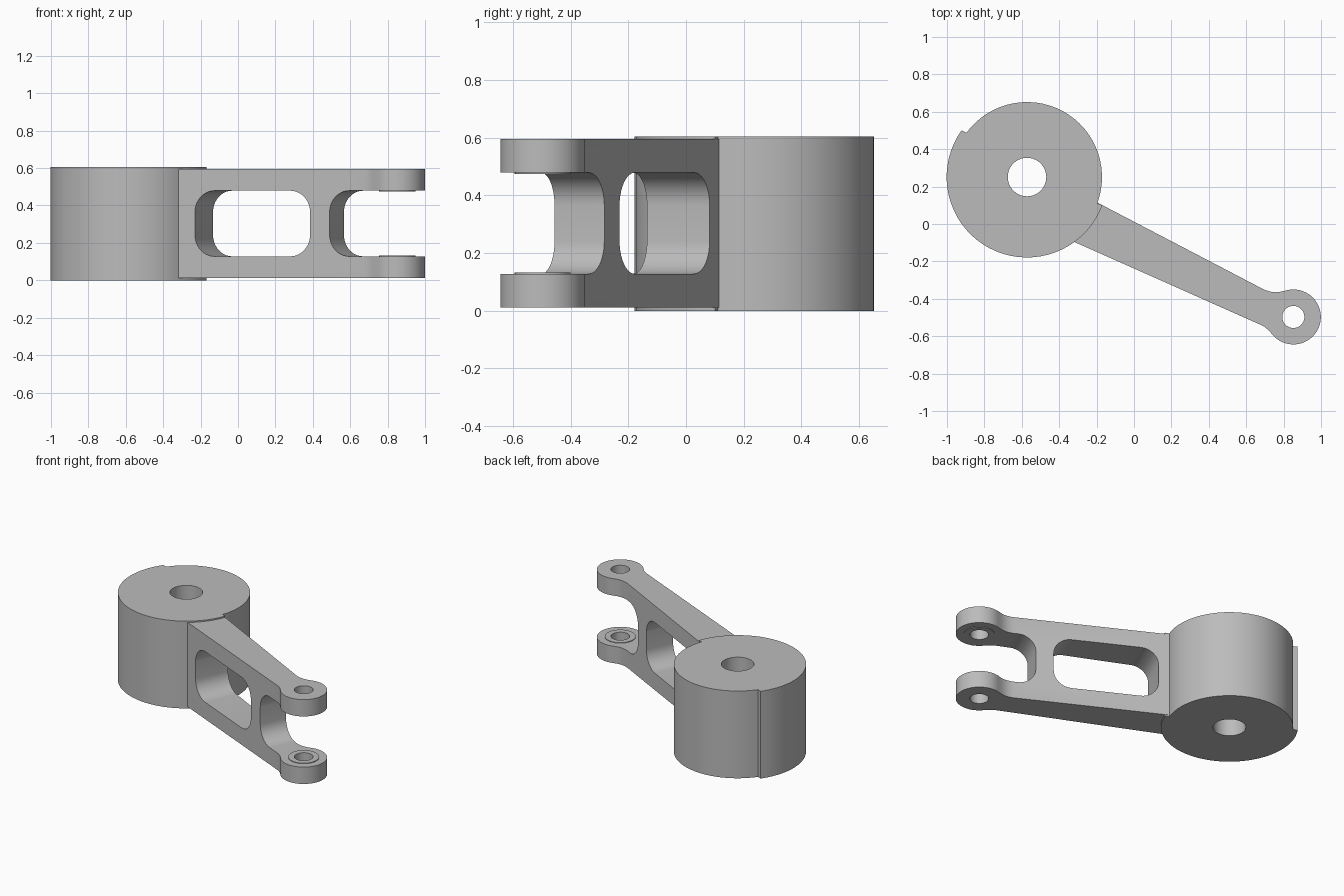
import bpy, bmesh
from math import cos, sin, radians
from mathutils import Matrix, Vector

if "Cube" in bpy.data.objects:
    bpy.data.objects.remove(bpy.data.objects["Cube"])

grey = bpy.data.materials.new("plain grey")
grey.use_nodes = True
COLOR = (0.5, 0.5, 0.5, 1)
grey.diffuse_color = COLOR
grey.node_tree.nodes["Principled BSDF"].inputs["Base Color"].default_value = COLOR

HUB = Vector((-0.572, 0.251))
BOSS = Vector((0.852, -0.497))
INNER_LOW, INNER_HIGH = 0.128, 0.479      # gap between the two fork plates


def arc(center, r, start, end, n):
    angles = [radians(start + (end - start) * i / n) for i in range(n + 1)]
    return [(center[0] + r * cos(a), center[1] + r * sin(a)) for a in angles]


def prism(name, outline, z0, z1, matrix=Matrix()):
    """Extrude a flat outline from z0 to z1."""
    bm = bmesh.new()
    face = bm.faces.new([bm.verts.new((x, y, z0)) for x, y in outline])
    top = bmesh.ops.extrude_face_region(bm, geom=[face])["geom"]
    bmesh.ops.translate(bm, vec=(0, 0, z1 - z0),
                        verts=[v for v in top if isinstance(v, bmesh.types.BMVert)])
    bmesh.ops.transform(bm, matrix=matrix, verts=bm.verts)
    bmesh.ops.recalc_face_normals(bm, faces=bm.faces)
    mesh = bpy.data.meshes.new(name)
    bm.to_mesh(mesh)
    bm.free()
    mesh.materials.append(grey)
    obj = bpy.data.objects.new(name, mesh)
    bpy.context.collection.objects.link(obj)
    return obj


def activate(obj):
    bpy.ops.object.select_all(action="DESELECT")
    obj.select_set(True)
    bpy.context.view_layer.objects.active = obj


def cut(obj, cutter):
    activate(obj)
    mod = obj.modifiers.new("cut", "BOOLEAN")
    mod.operation, mod.solver, mod.object = "DIFFERENCE", "EXACT", cutter
    bpy.ops.object.modifier_apply(modifier=mod.name)
    bpy.data.objects.remove(cutter)


def drill(obj, center, r):
    cut(obj, prism("drill_cutter", arc(center, r, 0, 350, 35), -1, 2))


def smooth(obj):
    activate(obj)
    bpy.ops.object.shade_smooth_by_angle(angle=radians(30))


# Hub: a drum whose lower left side is slightly thicker, ending in two steps
hub = prism("hub", arc(HUB, 0.43, 144.5, 339.5, 36) + arc(HUB, 0.401, 339.5, 503.7, 30),
            0, 0.605)
drill(hub, HUB, 0.103)
smooth(hub)

# Arm: tapered bar that blends into a round boss
outline = [(-0.364, -0.076), (0.67, -0.536), (0.695, -0.548), (0.72, -0.568)]
outline += arc(BOSS, 0.147, 224, 465, 40)
outline += [(0.785, -0.362), (0.755, -0.365), (0.73, -0.362), (0.70, -0.353), (-0.21, 0.122)]
arm = prism("arm", outline, 0.011, 0.596)

# Window and open fork slot, cut square to the arm's front face
along = Vector((0.9136, -0.4067, 0))
across = Vector((0.4067, 0.9136, 0))
frame = Matrix((along, (0, 0, 1), across)).transposed().to_4x4()
frame.translation = (-0.318, -0.096, 0)


def slot(u0, u1, r=0.115):
    lo, hi = INNER_LOW + r, INNER_HIGH - r
    return prism("slot_cutter",
                 arc((u0 + r, lo), r, 180, 270, 10) + arc((u1 - r, lo), r, 270, 360, 10)
                 + arc((u1 - r, hi), r, 0, 90, 10) + arc((u0 + r, hi), r, 90, 180, 10),
                 -0.4, 0.7, frame)


cut(arm, slot(0.096, 0.77))
cut(arm, slot(0.884, 1.9))
drill(arm, BOSS, 0.059)
smooth(arm)

# Thin raised washers on the inner faces of the fork
for name, z0, z1 in (("lower_washer", INNER_LOW - 0.002, INNER_LOW + 0.004),
                     ("upper_washer", INNER_HIGH - 0.004, INNER_HIGH + 0.002)):
    washer = prism(name, arc(BOSS, 0.097, 0, 350, 35), z0, z1)
    drill(washer, BOSS, 0.059)
    smooth(washer)
